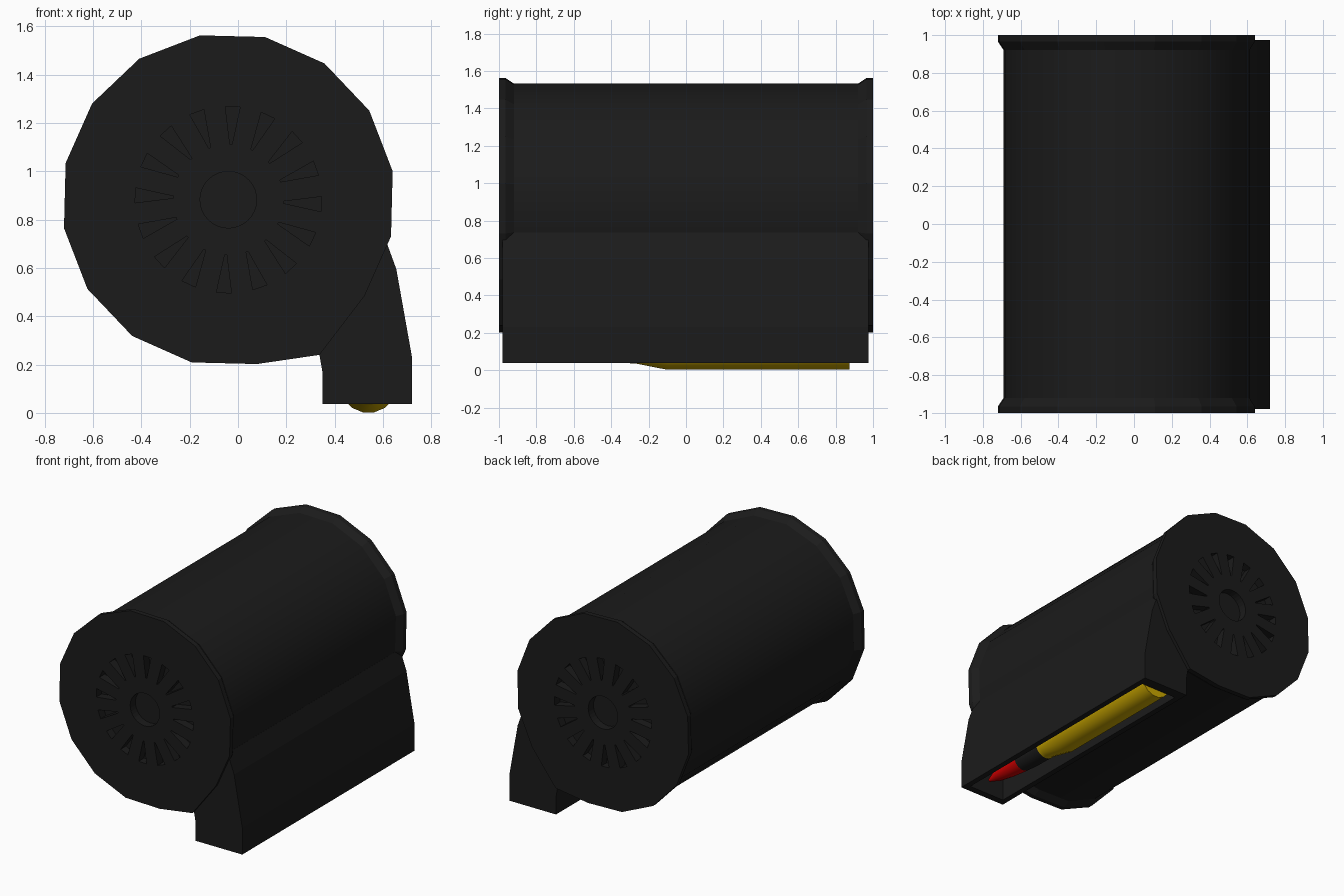
import bpy
import bmesh
from math import cos, sin, radians, pi

cube = bpy.data.objects.get("Cube")
if cube:
    bpy.data.objects.remove(cube, do_unlink=True)

CX, CZ = -0.04, 0.882   # drum axis
SIDES = 16


def material(name, rgb):
    m = bpy.data.materials.new(name)
    m.use_nodes = True
    m.diffuse_color = (*rgb, 1)
    m.node_tree.nodes["Principled BSDF"].inputs["Base Color"].default_value = (*rgb, 1)
    return m


black = material("matte black", (0.011, 0.011, 0.011))
brass = material("brass", (0.6, 0.39, 0.0))
red = material("red", (0.7, 0.0, 0.0))


def ring(radius, sides=SIDES, turn=9.8, cx=CX, cz=CZ):
    return [(cx + radius * cos(radians(turn) + 2 * pi * i / sides),
             cz + radius * sin(radians(turn) + 2 * pi * i / sides)) for i in range(sides)]


def drum_ring(radius):
    # one corner is drawn out to meet the feed neck
    pts = ring(radius)
    pts[13] = (0.337, 0.24 + 0.69 - radius)
    return pts


def loft_into(bm, sections):
    """Closed solid through (y, outline) sections along the y axis."""
    loops = [[bm.verts.new((x, y, z)) for x, z in pts] for y, pts in sections]
    n = len(loops[0])
    for a, b in zip(loops, loops[1:]):
        for i in range(n):
            bm.faces.new((a[i], a[(i + 1) % n], b[(i + 1) % n], b[i]))
    bm.faces.new(loops[0])
    bm.faces.new(loops[-1])


def build(name, solids, mat, smooth=None):
    bm = bmesh.new()
    for sections in solids:
        loft_into(bm, sections)
    bmesh.ops.recalc_face_normals(bm, faces=bm.faces)
    mesh = bpy.data.meshes.new(name)
    bm.to_mesh(mesh)
    bm.free()
    mesh.materials.append(mat)
    obj = bpy.data.objects.new(name, mesh)
    bpy.context.collection.objects.link(obj)
    if smooth:
        bpy.ops.object.select_all(action="DESELECT")
        obj.select_set(True)
        bpy.context.view_layer.objects.active = obj
        bpy.ops.object.shade_smooth_by_angle(angle=radians(smooth))
    return obj


def cut(obj, cutter):
    cutter.hide_render = True
    mod = obj.modifiers.new("cut", "BOOLEAN")
    mod.operation = "DIFFERENCE"
    mod.solver = "EXACT"
    mod.object = cutter
    bpy.context.view_layer.objects.active = obj
    bpy.ops.object.modifier_apply(modifier=mod.name)
    bpy.data.objects.remove(cutter, do_unlink=True)


# Drum body
build("drum_body", [[(-0.94, drum_ring(0.66)), (0.94, drum_ring(0.66))]], black, 30)


# End caps with a ring of wedge vents and a centre hole
def wedge(angle):
    c, s = cos(angle), sin(angle)
    return [(CX + r * c - w * s, CZ + r * s + w * c)
            for r, w in ((0.228, -0.004), (0.385, -0.031), (0.385, 0.031), (0.228, 0.004))]


for side, label in ((-1, "front"), (1, "back")):
    cap = build(label + "_cap", [[(side * 1.0, drum_ring(0.69)), (side * 0.965, drum_ring(0.69)),
                                  (side * 0.92, drum_ring(0.66)), (side * 0.85, drum_ring(0.6))]], black)
    outlines = [wedge(radians(-2.7) + 2 * pi * i / 16) for i in range(16)]
    outlines.append(ring(0.117, 32))
    cut(cap, build(label + "_vent_cutter",
                   [[(side * 1.05, o), (side * 0.93, o)] for o in outlines], black))

# Feed neck, hollowed from below
neck_outline = [(0.604, 0.735), (0.655, 0.595), (0.72, 0.23), (0.72, 0.037),
                (0.35, 0.037), (0.35, 0.165), (0.337, 0.24), (0.3, 0.4), (0.45, 0.7)]
neck = build("feed_neck", [[(-0.98, neck_outline), (0.975, neck_outline)]], black)
slot = [(0.39, -0.1), (0.68, -0.1), (0.68, 0.26), (0.39, 0.26)]
cut(neck, build("slot_cutter", [[(-0.93, slot), (0.9, slot)]], black))


# Cartridge lying in the mouth of the neck
def turned(name, profile, mat):
    build(name, [[(y, ring(r, 16, 11.25, 0.54, 0.12)) for y, r in profile]], mat, 40)


turned("cartridge_case", [(0.875, 0.12), (-0.1, 0.12), (-0.27, 0.086), (-0.3, 0.086)], brass)
turned("bullet", [(-0.29, 0.084), (-0.42, 0.083), (-0.54, 0.076)], black)
turned("bullet_tip", [(-0.54, 0.076), (-0.68, 0.062), (-0.8, 0.042), (-0.89, 0.012)], red)
